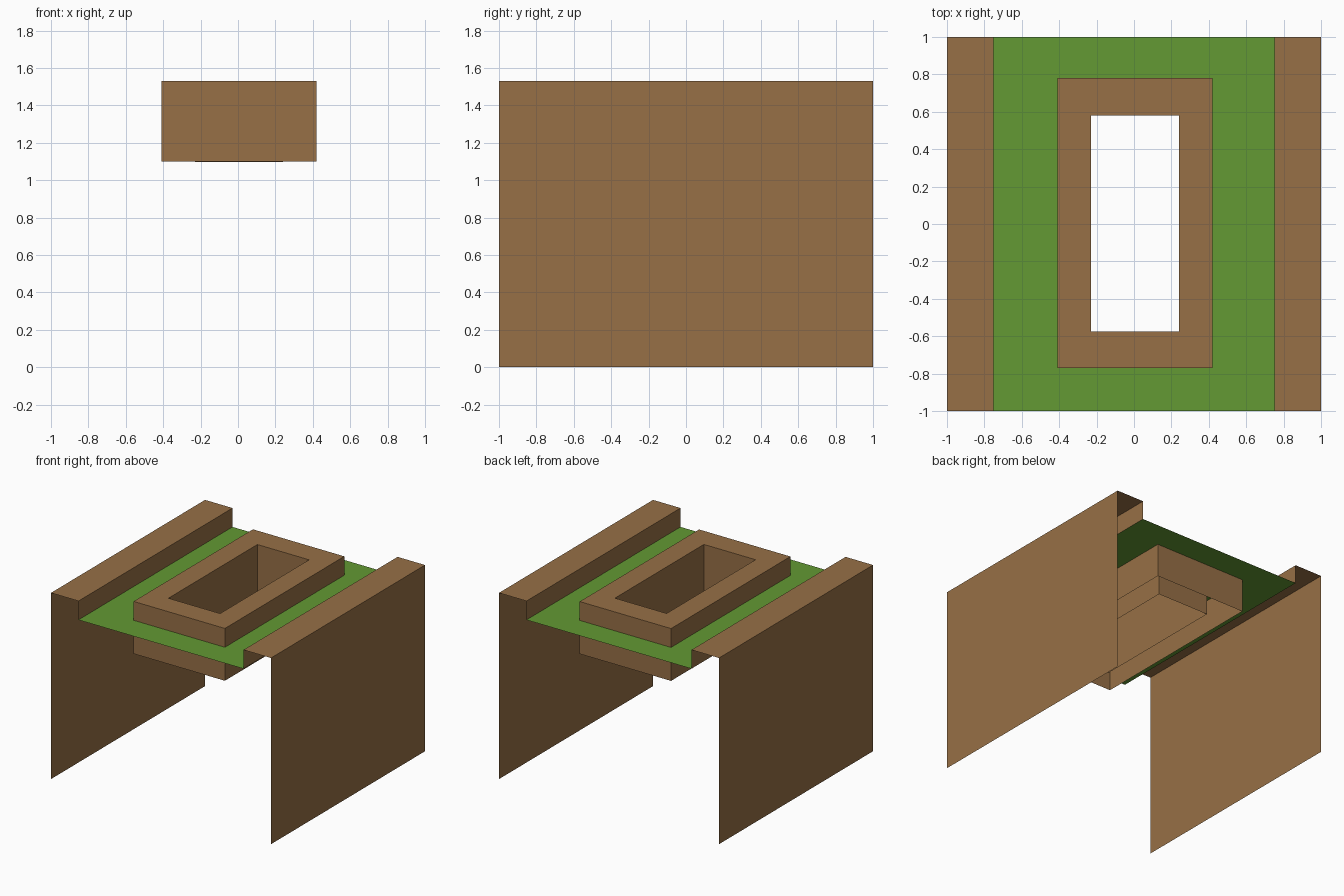
import bpy

if "Cube" in bpy.data.objects:
    bpy.data.objects.remove(bpy.data.objects["Cube"])

TOP = 1.53      # top of the rims and frame
LAWN = 1.375    # height of the green sheet
UNDER = 1.10    # open underside of the frame


def material(name, rgb):
    m = bpy.data.materials.new(name)
    m.diffuse_color = (*rgb, 1.0)
    m.use_nodes = True
    m.node_tree.nodes["Principled BSDF"].inputs["Base Color"].default_value = m.diffuse_color
    return m


brown = material("earth brown", (0.31, 0.162, 0.061))
green = material("grass green", (0.125, 0.32, 0.033))


def loft(name, rows, mat, closed):
    """Join consecutive rows of points with quads."""
    n = len(rows[0])
    verts = [p for row in rows for p in row]
    faces = []
    for r in range(len(rows) - 1):
        for i in range(n if closed else n - 1):
            j = (i + 1) % n
            faces.append((r * n + i, r * n + j, (r + 1) * n + j, (r + 1) * n + i))
    mesh = bpy.data.meshes.new(name)
    mesh.from_pydata(verts, [], faces)
    mesh.materials.append(mat)
    ob = bpy.data.objects.new(name, mesh)
    bpy.context.collection.objects.link(ob)
    return ob


def rect(x0, x1, y0, y1, z):
    return [(x0, y0, z), (x1, y0, z), (x1, y1, z), (x0, y1, z)]


OUTER = (-0.41, 0.42, -0.77, 0.78)
INNER = (-0.23, 0.24, -0.575, 0.58)

# Side walls with a folded-over rim, open at the ends and below
profile = [(1.0, 0.0), (1.0, TOP), (0.75, TOP), (0.75, LAWN)]
for name, s in (("right_wall", 1), ("left_wall", -1)):
    loft(name, [[(s * x, -s, z), (s * x, s, z)] for x, z in profile], brown, False)

# Green sheet between the rims, open in the middle
loft("grass_sheet", [rect(-0.75, 0.75, -1, 1, LAWN), rect(*INNER, LAWN)], green, True)

# Hollow frame around the opening: outer walls, top ring, inner walls
loft("centre_frame", [rect(*OUTER, UNDER), rect(*OUTER, TOP),
                      rect(*INNER, TOP), rect(*INNER, UNDER - 0.003)], brown, True)
